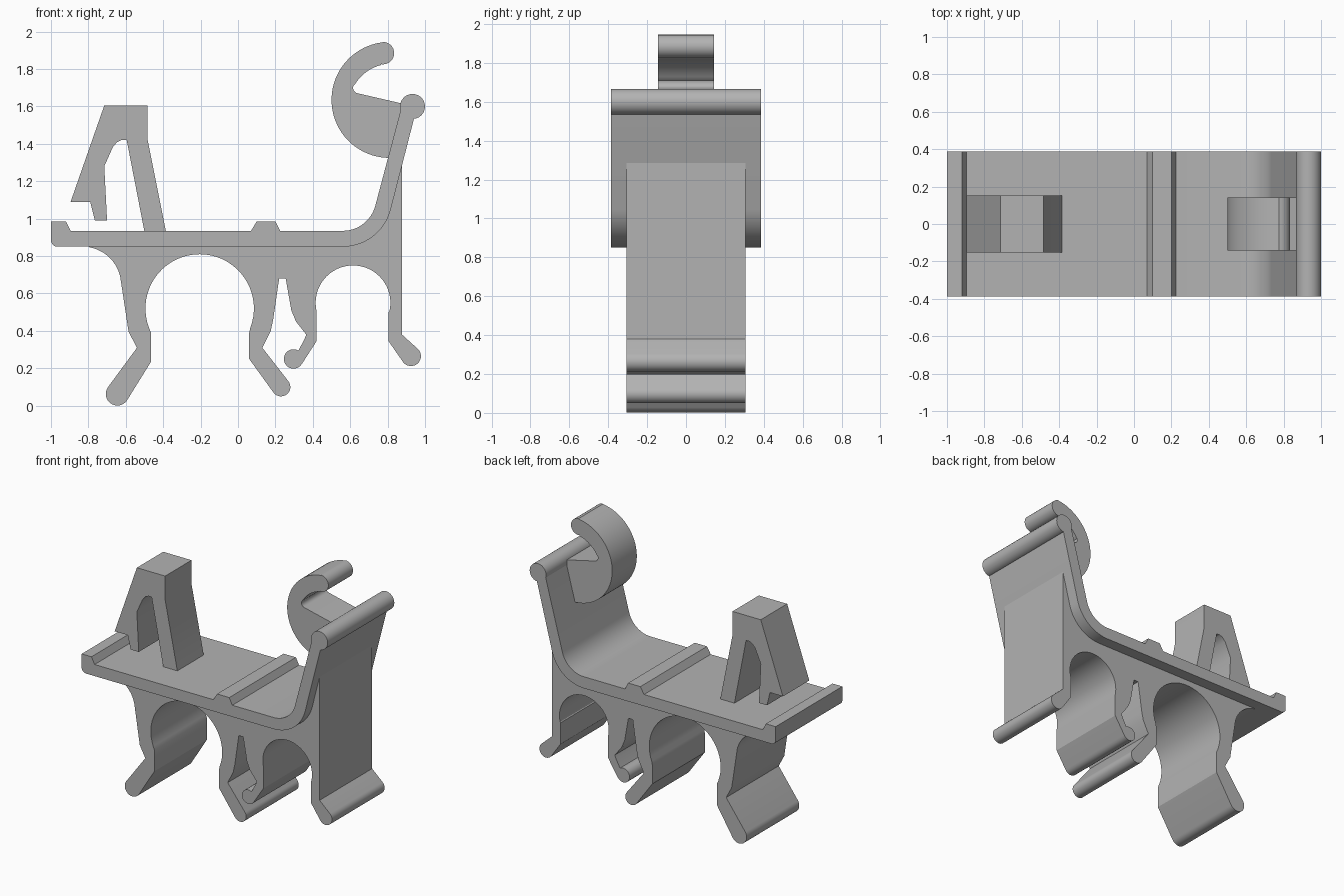
import bpy
import bmesh
from math import cos, sin, radians

cube = bpy.data.objects.get("Cube")
if cube:
    bpy.data.objects.remove(cube, do_unlink=True)

grey = bpy.data.materials.new("plain grey")
grey.use_nodes = True
colour = (0.45, 0.45, 0.45, 1)
grey.diffuse_color = colour
grey.node_tree.nodes["Principled BSDF"].inputs["Base Color"].default_value = colour


def arc(cx, cz, r, start, end, steps=16):
    """Points on an arc in the side profile, angles in degrees."""
    angles = [radians(start + (end - start) * i / steps) for i in range(steps + 1)]
    return [(cx + r * cos(a), cz + r * sin(a)) for a in angles]


def extrude(name, profile, half_width):
    """Sweep an x-z profile across the depth of the model."""
    bm = bmesh.new()
    face = bm.faces.new([bm.verts.new((x, -half_width, z)) for x, z in profile])
    swept = bmesh.ops.extrude_face_region(bm, geom=[face])
    moved = [v for v in swept["geom"] if isinstance(v, bmesh.types.BMVert)]
    bmesh.ops.translate(bm, verts=moved, vec=(0, 2 * half_width, 0))
    bmesh.ops.recalc_face_normals(bm, faces=bm.faces)
    mesh = bpy.data.meshes.new(name)
    bm.to_mesh(mesh)
    bm.free()
    mesh.materials.append(grey)
    obj = bpy.data.objects.new(name, mesh)
    bpy.context.collection.objects.link(obj)
    bpy.ops.object.select_all(action="DESELECT")
    obj.select_set(True)
    bpy.context.view_layer.objects.active = obj
    bpy.ops.object.shade_smooth_by_angle(angle=radians(30))
    return obj


PLATE, CLIP, HOOK, LATCH = 0.387, 0.305, 0.143, 0.153

# Base plate with two ridges, bending up into the sloping back
plate = [(-1, 0.985), (-0.92, 0.985), (-0.895, 0.935), (0.07, 0.935),
         (0.10, 0.985), (0.20, 0.985), (0.225, 0.935)]
plate += arc(0.56, 1.115, 0.18, -90, -15)
plate += [(0.875, 1.60), (0.955, 1.59)]
plate += arc(0.56, 1.115, 0.265, -15, -90)
plate += arc(-0.965, 0.885, 0.035, -90, -180, 6)
extrude("base_plate", plate, PLATE)
extrude("back_rim", arc(0.933, 1.60, 0.067, 0, 345, 23), PLATE)

# Large clip: left fillet and leg, round opening, right leg
large = [(-0.80, 0.86)] + arc(-0.83, 0.645, 0.205, 80, 12, 10)
large += [(-0.585, 0.395), (-0.54, 0.31)]
large += arc(-0.645, 0.063, 0.062, 146, 326)
large += [(-0.465, 0.235), (-0.465, 0.39)]
large += arc(-0.205, 0.52, 0.29, 201, -21, 36)
large += [(0.06, 0.39), (0.06, 0.25)]
large += arc(0.23, 0.10, 0.05, 217, 397)
large += [(0.13, 0.31), (0.175, 0.40), (0.188, 0.46), (0.22, 0.68), (0.22, 0.86)]
extrude("large_clip", large, CLIP)

# Small clip: left leg, round opening, right wall running up the back
small = [(0.21, 0.86), (0.21, 0.68), (0.255, 0.68), (0.285, 0.51), (0.31, 0.45),
         (0.365, 0.38), (0.355, 0.355)]
small += arc(0.297, 0.25, 0.052, 60, 330)
small += [(0.42, 0.345), (0.42, 0.50)]
small += arc(0.615, 0.55, 0.20, 193, -13, 32)
small += [(0.805, 0.50), (0.805, 0.345)]
small += arc(0.925, 0.265, 0.053, 217, 407)
small += [(0.877, 0.38), (0.877, 1.30), (0.81, 1.07), (0.77, 0.97), (0.70, 0.89), (0.60, 0.86)]
extrude("small_clip", small, CLIP)

# Curled hook on the back
hook = arc(0.81, 1.635, 0.31, 267, 97, 36)
hook += arc(0.775, 1.885, 0.06, 90, -100, 14)
hook += arc(0.82, 1.60, 0.228, 103, 150, 10)
hook += arc(0.645, 1.70, 0.03, 160, 255, 6)
hook += [(0.88, 1.615), (0.89, 1.55), (0.82, 1.325)]
extrude("hook", hook, HOOK)

# Forked latch standing on the plate
latch = [(-0.715, 1.605), (-0.485, 1.605), (-0.485, 1.43), (-0.385, 0.93),
         (-0.50, 0.93), (-0.595, 1.42), (-0.62, 1.422), (-0.645, 1.41),
         (-0.668, 1.385), (-0.715, 1.28), (-0.70, 0.99), (-0.765, 0.99),
         (-0.79, 1.09), (-0.895, 1.09)]
extrude("latch", latch, LATCH)
